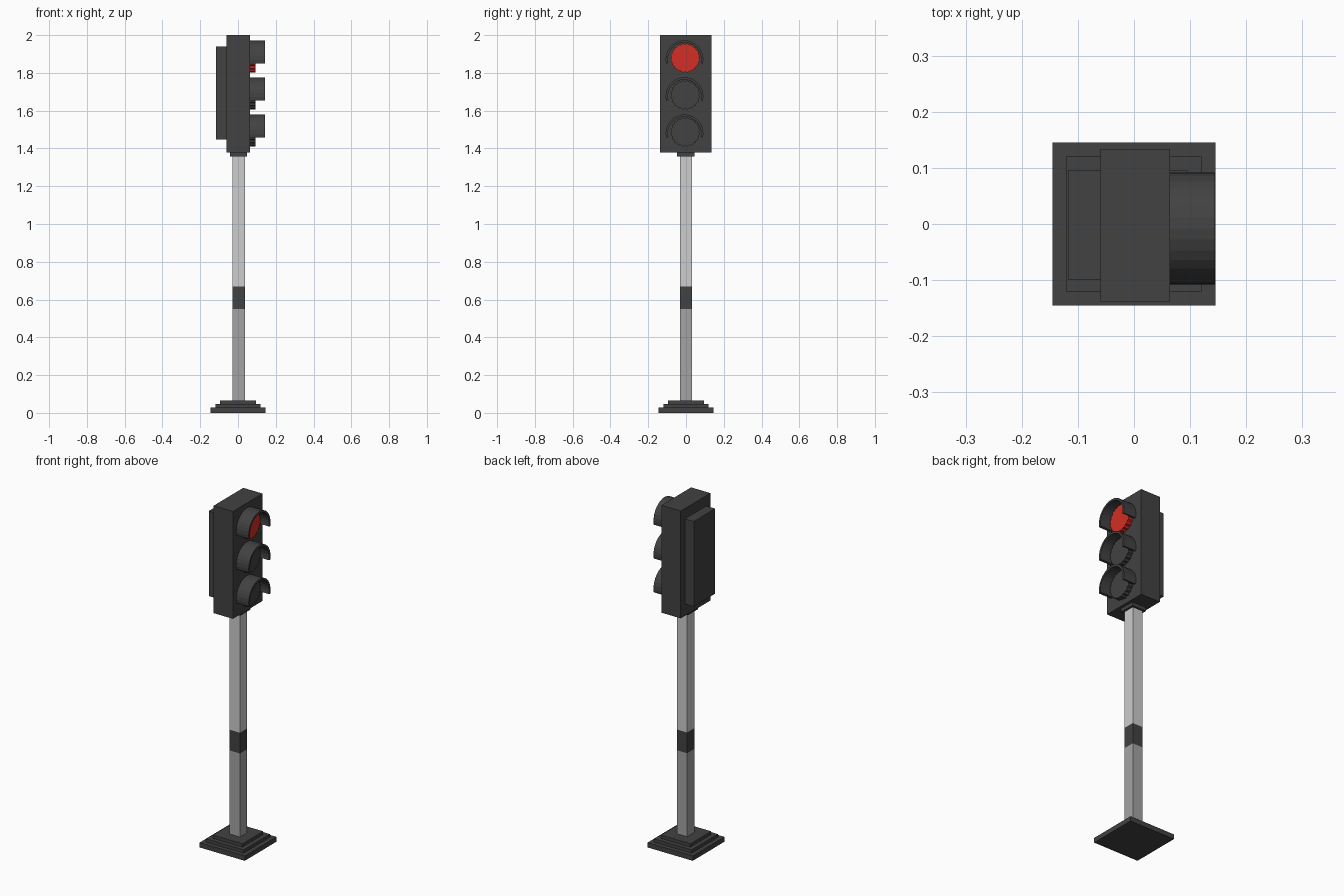
import bpy, bmesh, math

if "Cube" in bpy.data.objects:
    bpy.data.objects.remove(bpy.data.objects["Cube"])


def material(name, rgb):
    m = bpy.data.materials.new(name)
    m.diffuse_color = (*rgb, 1)
    m.use_nodes = True
    m.node_tree.nodes["Principled BSDF"].inputs["Base Color"].default_value = m.diffuse_color
    return m


DARK = material("dark grey", (0.054, 0.054, 0.054))
LIGHT = material("light grey", (0.61, 0.61, 0.61))
MID = material("mid grey", (0.37, 0.37, 0.37))
RED = material("red", (0.65, 0.028, 0.018))


def finish(name, bm, mat):
    bmesh.ops.recalc_face_normals(bm, faces=bm.faces)
    me = bpy.data.meshes.new(name)
    bm.to_mesh(me)
    bm.free()
    me.materials.append(mat)
    ob = bpy.data.objects.new(name, me)
    bpy.context.collection.objects.link(ob)
    return ob


def box(name, x0, x1, y0, y1, z0, z1, mat):
    bm = bmesh.new()
    bmesh.ops.create_cube(bm, size=1)
    for v in bm.verts:
        v.co = (x1 if v.co.x > 0 else x0,
                y1 if v.co.y > 0 else y0,
                z1 if v.co.z > 0 else z0)
    return finish(name, bm, mat)


def extrude_x(name, profile, x0, x1, mat):
    """Extrude a closed (y, z) profile along x."""
    bm = bmesh.new()
    face = bm.faces.new([bm.verts.new((x0, y, z)) for y, z in profile])
    ext = bmesh.ops.extrude_face_region(bm, geom=[face], use_keep_orig=True)
    for v in ext["geom"]:
        if isinstance(v, bmesh.types.BMVert):
            v.co.x = x1
    return finish(name, bm, mat)


# stepped base
for i, (h, z0, z1) in enumerate([(0.145, 0, 0.028), (0.12, 0.028, 0.047), (0.095, 0.047, 0.066)]):
    box(f"base_step_{i + 1}", -h, h, -h, h, z0, z1, DARK)

# square pole in three colour sections, with a collar under the housing
for name, z0, z1, mat in [("pole_lower", 0.066, 0.55, MID), ("pole_band", 0.55, 0.67, DARK),
                          ("pole_upper", 0.67, 1.36, LIGHT)]:
    box(name, -0.03, 0.036, -0.033, 0.033, z0, z1, mat)
box("collar", -0.043, 0.048, -0.047, 0.044, 1.357, 1.378, DARK)

# signal housing and back box
box("housing", -0.06, 0.064, -0.138, 0.134, 1.378, 2.0, DARK)
box("back_box", -0.117, -0.06, -0.1, 0.096, 1.447, 1.94, DARK)

# three lamps with scalloped lenses and open-bottomed hoods
CY = -0.008
for i, label in enumerate(["top", "middle", "bottom"]):
    cz = 1.876 - 0.196 * i
    n = 40
    lens = []
    for k in range(n):
        a, r = 2 * math.pi * k / n, 0.079 if k % 2 else 0.073
        lens.append((CY + 0.004 + r * math.cos(a), cz + 0.003 + r * math.sin(a)))
    extrude_x(f"lens_{label}", lens, 0.06, 0.093, DARK if i else RED)

    arc = [math.radians(-13 + 206 * k / 18) for k in range(19)]
    hood = [(CY + 0.1 * math.cos(a), cz - 0.004 + 0.1 * math.sin(a)) for a in arc]
    hood += [(CY + 0.088 * math.cos(a), cz - 0.004 + 0.088 * math.sin(a)) for a in reversed(arc)]
    extrude_x(f"hood_{label}", hood, 0.062, 0.144, DARK)
